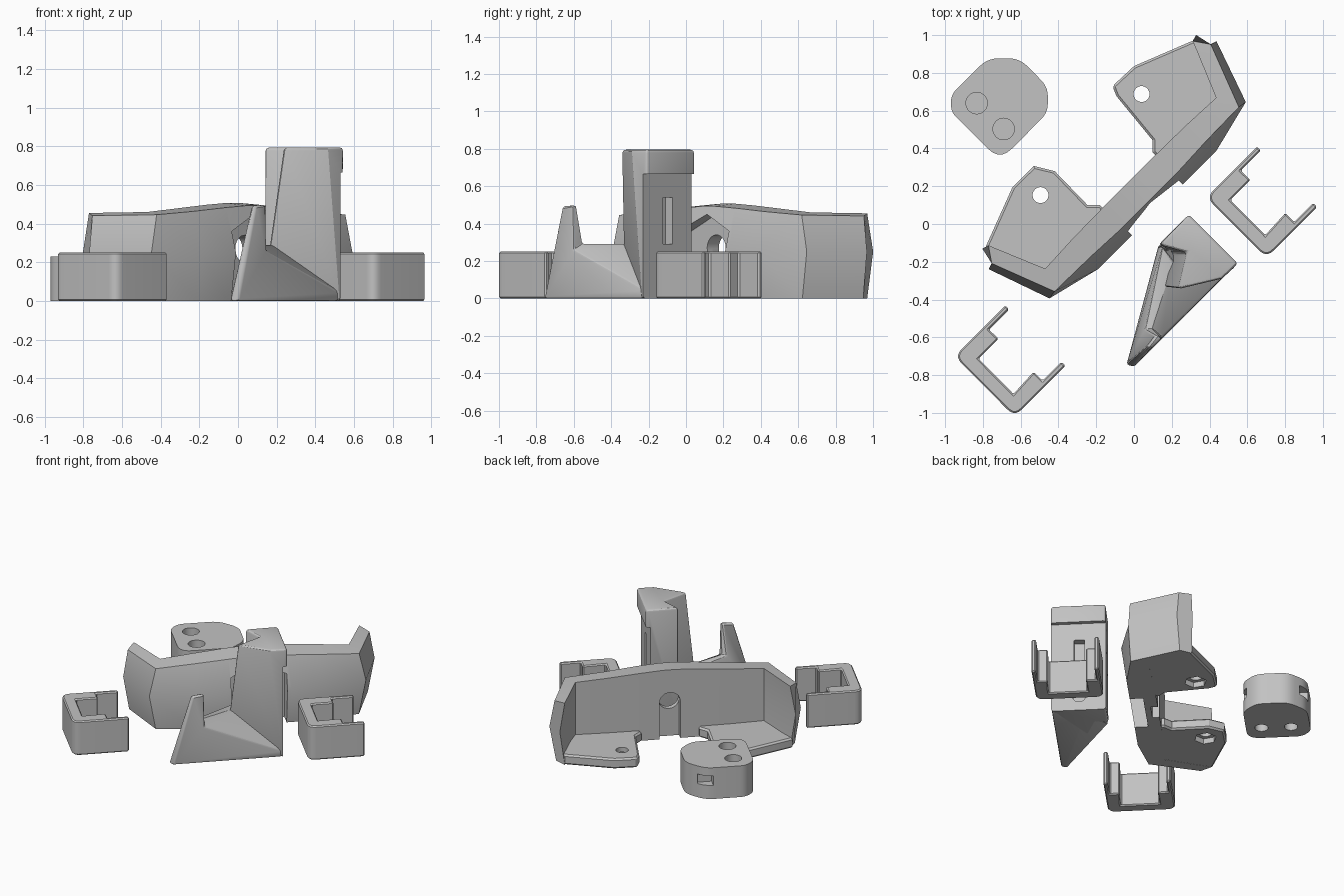
import bpy, bmesh, math

if "Cube" in bpy.data.objects:
    bpy.data.objects.remove(bpy.data.objects["Cube"])

R2 = math.sqrt(2)
grey = bpy.data.materials.new("plain grey")
grey.diffuse_color = (0.54, 0.54, 0.54, 1)
grey.use_nodes = True
grey.node_tree.nodes["Principled BSDF"].inputs["Base Color"].default_value = grey.diffuse_color


def loft(name, rings):
    """Skin matching rings of 3D points and cap both ends."""
    bm = bmesh.new()
    vs = [[bm.verts.new(p) for p in r] for r in rings]
    n = len(rings[0])
    for a, b in zip(vs, vs[1:]):
        for i in range(n):
            j = (i + 1) % n
            bm.faces.new((a[i], a[j], b[j], b[i]))
    bm.faces.new(vs[0])
    bm.faces.new(vs[-1][::-1])
    bmesh.ops.recalc_face_normals(bm, faces=bm.faces)
    me = bpy.data.meshes.new(name)
    bm.to_mesh(me)
    bm.free()
    me.materials.append(grey)
    ob = bpy.data.objects.new(name, me)
    bpy.context.collection.objects.link(ob)
    return ob


def prism(name, pts, z0, z1):
    return loft(name, [[(x, y, z) for x, y in pts] for z in (z0, z1)])


def disc(x, y, r, n=32):
    return [(x + r * math.cos(2 * math.pi * i / n), y + r * math.sin(2 * math.pi * i / n)) for i in range(n)]


def rounded(pts, radii, n=5):
    """Replace corners by quadratic arcs of the given cut lengths."""
    out = []
    for i, (x, y) in enumerate(pts):
        r = radii[i]
        if not r:
            out.append((x, y))
            continue
        ends = []
        for q in (pts[i - 1], pts[(i + 1) % len(pts)]):
            d = math.hypot(q[0] - x, q[1] - y)
            ends.append((x + (q[0] - x) * r / d, y + (q[1] - y) * r / d))
        for k in range(n + 1):
            t = k / n
            a, b, c = (1 - t) ** 2, 2 * t * (1 - t), t * t
            out.append((a * ends[0][0] + b * x + c * ends[1][0], a * ends[0][1] + b * y + c * ends[1][1]))
    return out


def apply(ob, mod):
    bpy.context.view_layer.objects.active = ob
    bpy.ops.object.modifier_apply(modifier=mod.name)


def cut(ob, cutter):
    m = ob.modifiers.new("cut", 'BOOLEAN')
    m.operation, m.solver, m.object = 'DIFFERENCE', 'EXACT', cutter
    apply(ob, m)
    bpy.data.objects.remove(cutter)


def bevel(ob, w, seg=2, angle=40):
    m = ob.modifiers.new("bevel", 'BEVEL')
    m.width, m.segments, m.angle_limit = w, seg, math.radians(angle)
    apply(ob, m)


def D(s, t, z=None, s0=0.0):
    """Diagonal frame: s runs to back right, t to front right."""
    p = ((s + s0 + t) / R2, (s + s0 - t) / R2)
    return p if z is None else (*p, z)


# Two C-shaped clips
clip = [(-0.682, -0.431), (-0.661, -0.452), (-0.768, -0.559), (-0.717, -0.608), (-0.823, -0.714),
        (-0.638, -0.90), (-0.532, -0.783), (-0.484, -0.83), (-0.384, -0.73), (-0.363, -0.751),
        (-0.632, -1.02), (-0.951, -0.70)]
for name, dx, dy in (("clip_front", 0, 0), ("clip_right", 1.333, 0.841)):
    pts = rounded([(x + dx, y + dy) for x, y in clip], [0] * 10 + [0.055, 0.055])
    bevel(prism(name, pts, 0, 0.25), 0.008, 1, 60)

# Knob block with blind holes and side slots
knob_pts = rounded([(-0.775, 0.877), (-0.605, 0.877), (-0.456, 0.725), (-0.456, 0.59),
                    (-0.71, 0.335), (-0.969, 0.593), (-0.969, 0.685)],
                   [0.06, 0.06, 0.05, 0.05, 0.09, 0.04, 0.04])
knob = prism("knob", knob_pts, 0, 0.23)
for x, y in ((-0.833, 0.64), (-0.69, 0.503)):
    cut(knob, prism("c", disc(x, y, 0.057), 0.15, 0.4))
    cut(knob, prism("c", disc(x, y, 0.045), -0.1, 0.08))
for t0, t1 in ((-1.4, -1.10), (-0.79, -0.6)):
    cut(knob, prism("c", [D(0.02, t0), D(0.12, t0), D(0.12, t1), D(0.02, t1)], 0.10, 0.17))

# Guard wall: half stations (top inner, top outer, middle outer, bottom outer, bottom inner, middle inner)
C0 = 0.14


def station(sg, ti, to, mo, bo, mi, h):
    row = [(*ti, h), (*to, h - 0.014), (*mo, 0.25), (*bo, 0), (*ti, 0), (*mi, 0.25)]
    return [D(sg * s, t, z, C0) for s, t, z in row]


half = [
    ((0.05, -0.178), (0.05, -0.03), (0.05, 0.035), (0.05, 0.0), (0.05, -0.178), 0.507),
    ((0.20, -0.178), (0.20, -0.03), (0.22, 0.035), (0.22, 0.0), (0.20, -0.178), 0.497),
    ((0.42, -0.175), (0.42, -0.04), (0.44, 0.035), (0.43, 0.0), (0.42, -0.175), 0.478),
    ((0.64, -0.165), (0.69, -0.045), (0.735, -0.038), (0.69, -0.05), (0.64, -0.165), 0.46),
    ((0.765, -0.465), (0.82, -0.385), (0.853, -0.375), (0.81, -0.39), (0.80, -0.475), 0.455),
]
wall = loft("guard_wall", [station(-1, *h) for h in half[::-1]] + [station(1, *h) for h in half])

# House-shaped recess, round hole and inner slot in the wall centre
house = [(-0.19, -0.1), (0.19, -0.1), (0.19, 0.36), (0, 0.45), (-0.19, 0.36)]
cut(wall, loft("c", [[D(s, t, z, C0) for s, z in house] for t in (-0.09, 0.3)]))
cut(wall, loft("c", [[D(s, t, z, C0) for s, z in disc(0, 0.27, 0.07)] for t in (-0.3, 0.3)]))
slot = [(-0.07, -0.1), (0.07, -0.1), (0.07, 0.27), (-0.07, 0.27)]
cut(wall, loft("c", [[D(s, t, z, C0) for s, z in slot] for t in (-0.3, -0.13)]))

# Floor plates with bolt holes and hexagonal nut pockets
plates = {
    "floor_plate_left": ([(-0.785, -0.12), (-0.643, 0.196), (-0.53, 0.307), (-0.42, 0.28), (-0.246, 0.10),
                          (-0.18, 0.10), D(-0.2, -0.12, s0=C0), D(-0.66, -0.12, s0=C0), D(-0.79, -0.42, s0=C0)],
                         (-0.495, 0.153)),
    "floor_plate_back": ([(0.31, 0.97), (0.0, 0.836), (-0.114, 0.73), (-0.093, 0.677), (0.098, 0.444),
                          (0.098, 0.38), D(0.2, -0.12, s0=C0), D(0.66, -0.12, s0=C0), D(0.79, -0.42, s0=C0)],
                         (0.04, 0.688)),
}
for name, (pts, hole) in plates.items():
    plate = prism(name, pts, 0.001, 0.075)
    bevel(plate, 0.012, 1, 60)
    cut(plate, prism("c", disc(*hole, 0.042), -0.1, 0.3))
    cut(plate, prism("c", disc(*hole, 0.075, 6), -0.1, 0.04))

# Hook: finger, low wall with flat top, steep saddle down to the front face
front = [(0.0, -0.757, 0), (0.09, -0.66, 0.48), (0.145, -0.605, 0.49), (0.15, -0.60, 0.26),
         (0.52, -0.235, 0.05), (0.525, -0.23, 0)]
ridge = [(-0.02, -0.752, 0), (0.08, -0.655, 0.50), (0.13, -0.59, 0.50), (0.095, -0.555, 0.29),
         (0.21, -0.20, 0.29), (0.30, -0.16, 0)]
left = [(-0.042, -0.747, 0), (0.065, -0.65, 0.48), (0.115, -0.585, 0.49), (0.06, -0.555, 0.29),
        (0.15, -0.12, 0.29), (0.13, -0.11, 0)]
hook = loft("hook", [front, ridge, left])
bevel(hook, 0.012, 2, 50)

# Column with a tapering front, a channel in its left side and an overhanging head
low = [(0.29, 0.05), (0.55, -0.21), (0.525, -0.235), (0.12, -0.33), (0.20, -0.15), (0.13, -0.11)]
top = [(0.29, 0.05), (0.55, -0.21), (0.465, -0.29), (0.235, -0.345), (0.28, -0.15), (0.135, -0.11)]
column = loft("column", [[(x, y, 0) for x, y in low], [(x, y, 0.795) for x, y in top]])
bevel(column, 0.018, 3, 50)
cut(column, prism("c", [D(0.212, 0), D(0.5, 0), D(0.5, 0.9), D(0.212, 0.9)], -0.2, 0.665))
slot = [(-0.035, 0.29), (0.035, 0.29), (0.035, 0.54), (-0.035, 0.54)]
for shape in (slot, disc(0, 0.11, 0.045)):
    cut(column, loft("c", [[D(s, 0.35 + t, z) for t, z in shape] for s in (0.16, 0.4)]))

# Smooth the rounded surfaces, keep hard edges
for ob in bpy.context.collection.objects:
    bpy.ops.object.select_all(action='DESELECT')
    ob.select_set(True)
    bpy.context.view_layer.objects.active = ob
    bpy.ops.object.shade_smooth_by_angle(angle=math.radians(25))
